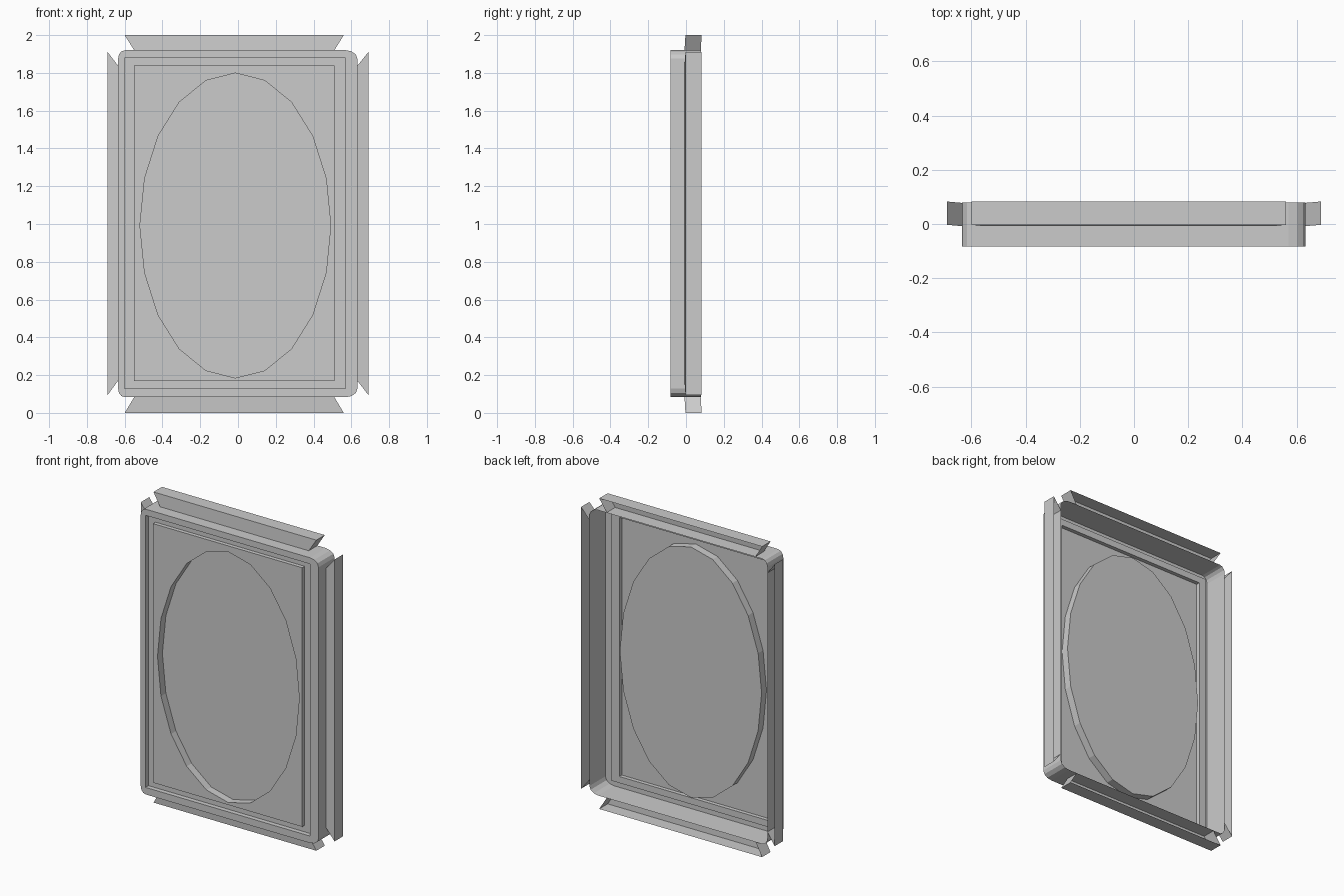
import bpy, bmesh, math

if "Cube" in bpy.data.objects:
    bpy.data.objects.remove(bpy.data.objects["Cube"])

Y_FRONT, Y_BACK = -0.083, 0.083
Y_GROOVE, Y_PANEL, Y_OVAL = -0.053, -0.078, -0.028


def finish(bm, name):
    bmesh.ops.remove_doubles(bm, verts=bm.verts[:], dist=1e-5)
    bmesh.ops.dissolve_degenerate(bm, edges=bm.edges[:], dist=1e-6)
    bmesh.ops.recalc_face_normals(bm, faces=bm.faces[:])
    mesh = bpy.data.meshes.new(name)
    bm.to_mesh(mesh)
    bm.free()
    obj = bpy.data.objects.new(name, mesh)
    bpy.context.collection.objects.link(obj)
    return obj


def rounded_rect(x0, x1, z0, z1, y, rl=0.0, rr=0.0, rz=0.0, seg=3):
    """Rectangle loop with separate left / right corner radii."""
    corners = [(x1 - rr, z1 - rz, rr, 0), (x0 + rl, z1 - rz, rl, 90),
               (x0 + rl, z0 + rz, rl, 180), (x1 - rr, z0 + rz, rr, 270)]
    pts = []
    for cx, cz, rx, start in corners:
        for i in range(seg + 1):
            a = math.radians(start + 90 * i / seg)
            pts.append((cx + rx * math.cos(a), y, cz + rz * math.sin(a)))
    return pts


def loft(bm, loops):
    rings = [[bm.verts.new(p) for p in loop] for loop in loops]
    for a, b in zip(rings, rings[1:]):
        n = len(a)
        for i in range(n):
            j = (i + 1) % n
            bm.faces.new((a[i], a[j], b[j], b[i]))
    return rings


# Tray: side walls, front rim, sunken groove and raised panel edge
bm = bmesh.new()
outer = (-0.635, 0.632, 0.083, 1.92)
groove = (-0.60, 0.57, 0.128, 1.88)
panel = (-0.55, 0.512, 0.17, 1.838)
radii = (0.036, 0.062, 0.045)
loft(bm, [rounded_rect(*outer, Y_BACK - 0.003, *radii),
          rounded_rect(*outer, Y_FRONT, *radii),
          rounded_rect(*groove, Y_FRONT),
          rounded_rect(*groove, Y_GROOVE),
          rounded_rect(*panel, Y_GROOVE),
          rounded_rect(*panel, Y_PANEL)])
finish(bm, "tray_frame")

# Panel face with a sunken twenty-sided oval
bm = bmesh.new()


def oval(y):
    return [(-0.014 + 0.505 * math.cos(math.tau * i / 20), y,
             0.992 + 0.807 * math.sin(math.tau * i / 20)) for i in range(20)]


rings = loft(bm, [oval(Y_PANEL), oval(Y_OVAL)])
bm.faces.new(rings[1])
rim = [bm.verts.new(p) for p in rounded_rect(*panel, Y_PANEL)[::4]]
edges = [bm.edges.new((rim[i], rim[(i + 1) % 4])) for i in range(4)]
edges += [bm.edges.get((rings[0][i], rings[0][(i + 1) % 20])) for i in range(20)]
bmesh.ops.triangle_fill(bm, edges=edges, use_beauty=True)
finish(bm, "oval_panel")


# Flanges: open-backed channels with mitred ends
def flange(name, outer_a, outer_b, inner_a, inner_b):
    bm = bmesh.new()

    def pair(p, yf, yb):
        return [bm.verts.new((p[0], y, p[1])) for y in (yf, yb)]

    oa, ob = pair(outer_a, -0.003, Y_BACK), pair(outer_b, -0.003, Y_BACK)
    ia, ib = pair(inner_a, -0.008, 0.078), pair(inner_b, -0.008, 0.078)
    bm.faces.new((oa[0], ob[0], ib[0], ia[0]))   # front
    bm.faces.new((oa[0], oa[1], ob[1], ob[0]))   # outer lip
    bm.faces.new((oa[0], ia[0], ia[1], oa[1]))   # mitred ends
    bm.faces.new((ob[0], ob[1], ib[1], ib[0]))
    finish(bm, name)


for name, zo, zi in (("top_flange", 2.0, 1.92), ("bottom_flange", 0.0, 0.083)):
    flange(name, (-0.60, zo), (0.56, zo), (-0.55, zi), (0.51, zi))
for name, xo, xi in (("left_flange", -0.69, -0.635), ("right_flange", 0.69, 0.632)):
    flange(name, (xo, 0.095), (xo, 1.91), (xi, 0.17), (xi, 1.838))
